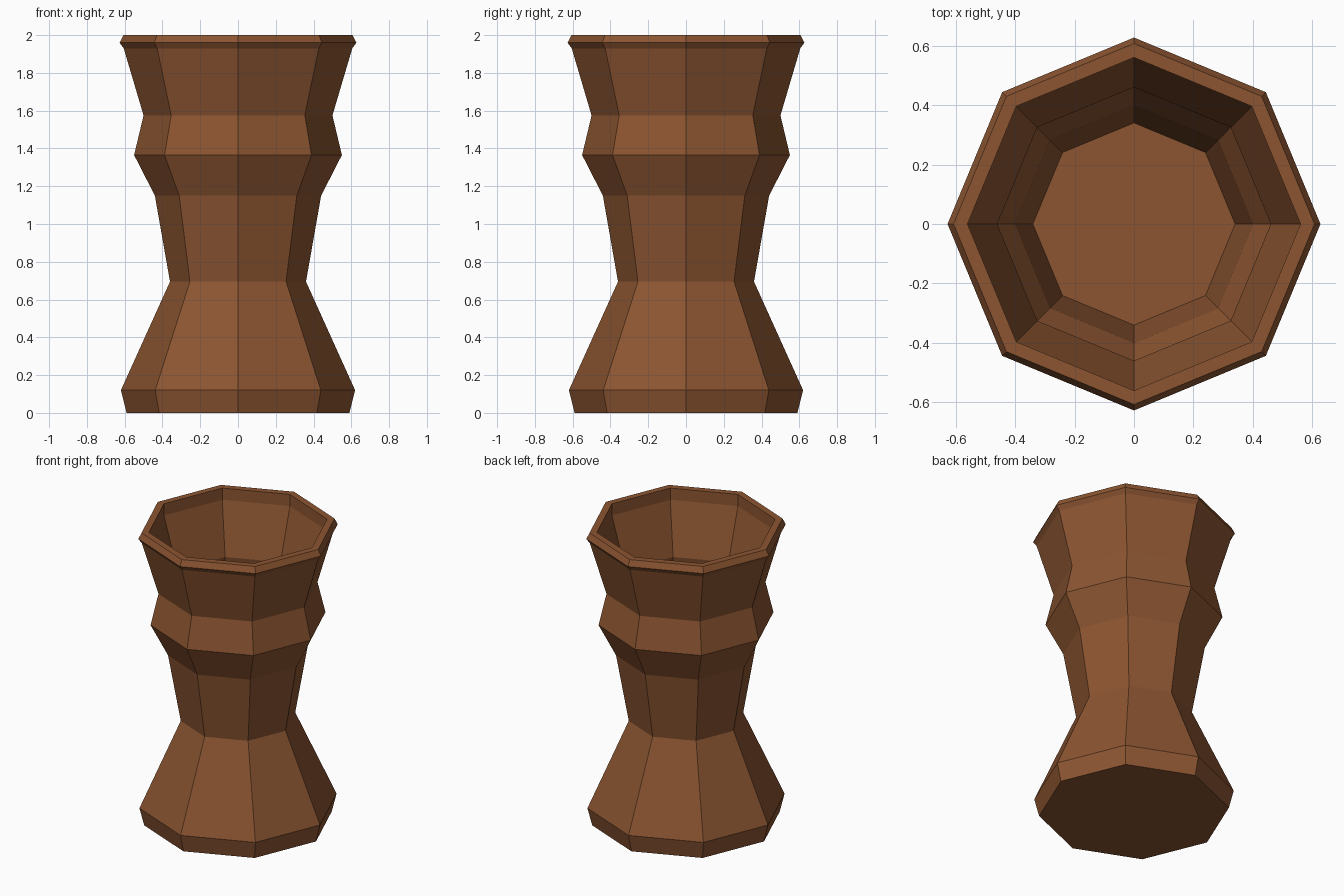
import bpy
import bmesh
from math import cos, sin, tau

cube = bpy.data.objects.get("Cube")
if cube:
    bpy.data.objects.remove(cube, do_unlink=True)

SIDES = 8

# Fired clay colour
clay = bpy.data.materials.new("brown clay")
clay.use_nodes = True
colour = (0.262, 0.091, 0.031, 1)
clay.diffuse_color = colour
bsdf = clay.node_tree.nodes["Principled BSDF"]
bsdf.inputs["Base Color"].default_value = colour
bsdf.inputs["Roughness"].default_value = 0.9

# Radius and height, from the foot up the outside, over the rim, down to the inner floor
foot = [(0.59, 0), (0.62, 0.12), (0.36, 0.695)]
body = [(0.44, 1.15), (0.55, 1.365), (0.5, 1.575), (0.605, 1.93)]
rim = [(0.627, 1.96), (0.607, 2), (0.56, 2), (0.56, 1.92)]
inside = [(0.46, 1.575), (0.505, 1.365), (0.4, 1.15), (0.34, 0.81)]


def lathe(name, profile, material):
    """Turn a profile into a closed, flat-faced vessel."""
    bm = bmesh.new()
    rings = [[bm.verts.new((r * cos(tau * i / SIDES), r * sin(tau * i / SIDES), z))
              for i in range(SIDES)] for r, z in profile]
    for low, high in zip(rings, rings[1:]):
        for i in range(SIDES):
            j = (i + 1) % SIDES
            bm.faces.new((low[i], low[j], high[j], high[i]))
    # Underside and inner floor
    bm.faces.new(rings[0][::-1])
    bm.faces.new(rings[-1])
    bmesh.ops.recalc_face_normals(bm, faces=bm.faces[:])
    mesh = bpy.data.meshes.new(name)
    bm.to_mesh(mesh)
    bm.free()
    mesh.materials.append(material)
    obj = bpy.data.objects.new(name, mesh)
    bpy.context.collection.objects.link(obj)
    return obj


lathe("octagonal_vase", foot + body + rim + inside, clay)
